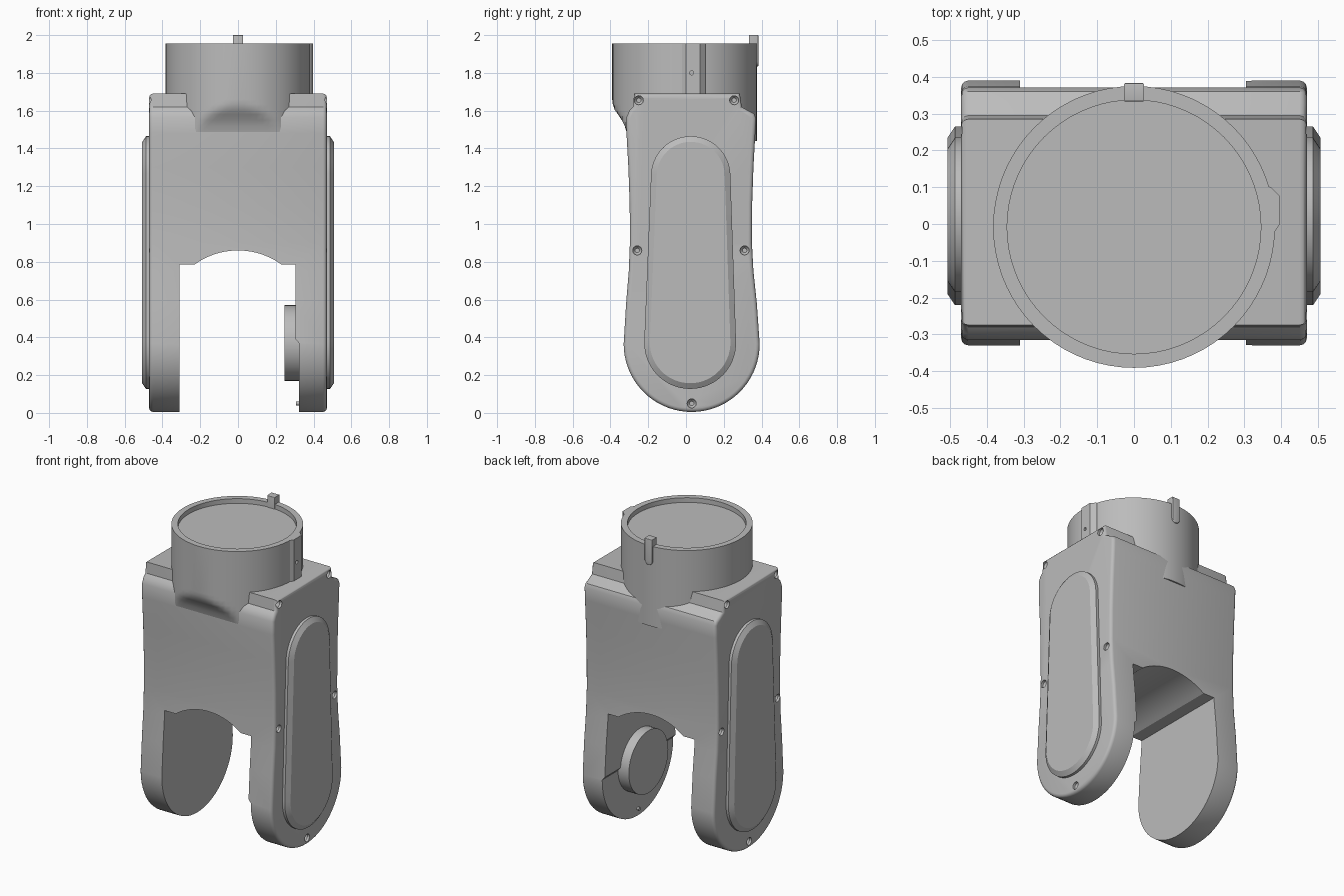
import bpy, bmesh, math
from mathutils import Vector

old = bpy.data.objects.get("Cube")
if old:
    bpy.data.objects.remove(old, do_unlink=True)

grey = bpy.data.materials.new("light grey")
grey.use_nodes = True
colour = (0.5, 0.5, 0.5, 1)
grey.diffuse_color = colour
grey.node_tree.nodes["Principled BSDF"].inputs["Base Color"].default_value = colour


def loft(name, rings, bevel=0):
    """Skin a stack of equal rings, cap both ends, optionally round the cap rims."""
    bm = bmesh.new()
    loops = [[bm.verts.new(p) for p in ring] for ring in rings]
    for a, b in zip(loops, loops[1:]):
        for i in range(len(a)):
            j = (i + 1) % len(a)
            bm.faces.new((a[i], a[j], b[j], b[i]))
    caps = [bm.faces.new(loops[0][::-1]), bm.faces.new(loops[-1])]
    bmesh.ops.recalc_face_normals(bm, faces=bm.faces)
    if bevel:
        rims = [e for f in caps for e in f.edges]
        bmesh.ops.bevel(bm, geom=rims, offset=bevel, segments=3, profile=0.5, affect='EDGES')
    mesh = bpy.data.meshes.new(name)
    bm.to_mesh(mesh)
    bm.free()
    mesh.materials.append(grey)
    ob = bpy.data.objects.new(name, mesh)
    bpy.context.collection.objects.link(ob)
    return ob


def activate(ob):
    bpy.ops.object.select_all(action='DESELECT')
    ob.select_set(True)
    bpy.context.view_layer.objects.active = ob


def smooth(ob):
    activate(ob)
    bpy.ops.object.shade_smooth_by_angle(angle=math.radians(32))


def cut(ob, cutter):
    activate(ob)
    mod = ob.modifiers.new("cut", 'BOOLEAN')
    mod.operation = 'DIFFERENCE'
    mod.solver = 'EXACT'
    mod.object = cutter
    bpy.ops.object.modifier_apply(modifier=mod.name)
    bpy.data.objects.remove(cutter, do_unlink=True)


def arc(cx, cy, r, start, end, n):
    angles = [math.radians(start + (end - start) * i / n) for i in range(n + 1)]
    return [(cx + r * math.cos(a), cy + r * math.sin(a)) for a in angles]


def along_x(outline, x):
    return [(x, y, z) for y, z in outline]


def along_y(outline, y):
    return [(x, y, z) for x, z in outline]


def along_z(outline, z):
    return [(x, y, z) for x, y in outline]


AXIS_Y, AXIS_Z = 0.03, 0.365

# Fork body: side profile swept across the width
front_edge = [(-0.275, 1.69), (-0.28, 1.62), (-0.3, 1.6), (-0.315, 1.565), (-0.315, 1.48),
              (-0.305, 1.3), (-0.298, 1.1), (-0.297, 0.9), (-0.303, 0.75), (-0.317, 0.58)]
back_edge = [(0.375, 0.58), (0.357, 0.75), (0.349, 0.9), (0.35, 1.1), (0.357, 1.3),
             (0.367, 1.48), (0.371, 1.56), (0.36, 1.585), (0.33, 1.6), (0.295, 1.62), (0.285, 1.69)]
profile = front_edge + arc(AXIS_Y, AXIS_Z, 0.36, 180, 360, 36) + back_edge
body = loft("fork_body", [along_x(profile, -0.47), along_x(profile, 0.47)], 0.02)

# Arched opening between the legs
opening = [(-0.31, -0.2), (-0.31, 0.785), (-0.235, 0.785)]
opening += arc(0, 0.468, 0.392, 126, 54, 20)
opening += [(0.235, 0.785), (0.305, 0.785), (0.305, 0.39), (0.322, 0.37), (0.322, -0.2)]
cut(body, loft("opening_cutter", [along_y(opening, -1), along_y(opening, 1)]))

# Countersunk screw holes on both sides
for side in (-1, 1):
    for y, z in [(-0.25, 1.655), (0.255, 1.655), (-0.258, 0.86), (0.31, 0.86), (AXIS_Y, 0.05)]:
        rings = [along_x(arc(y, z, r, 0, 337.5, 15), side * x)
                 for x, r in [(0.44, 0.012), (0.455, 0.024), (0.5, 0.024)]]
        cut(body, loft("screw_cutter", rings))
smooth(body)


# Raised tapered pads on the outer sides
def pad_outline(inset):
    return (arc(0.022, 0.37, 0.243 - inset, 177, 363, 28)
            + arc(0.025, 1.255, 0.21 - inset, 3, 177, 28))


for label, side in (("left", 1), ("right", -1)):
    rings = [along_x(pad_outline(inset), side * x)
             for x, inset in [(0.46, 0), (0.487, 0), (0.507, 0.03)]]
    smooth(loft(label + "_side_pad", rings))

# Round neck with a recessed top, its front blending down into the body
NECK_Y = -0.008
rings = []
for z, limit, r in [(1.44, -0.3, 0.383), (1.49, -0.316, 0.383), (1.52, -0.325, 0.383),
                    (1.55, -0.34, 0.383), (1.58, -0.36, 0.383), (1.605, -0.378, 0.383),
                    (1.635, -0.388, 0.383), (1.66, -0.4, 0.383), (1.955, -0.4, 0.383),
                    (1.955, -0.4, 0.345), (1.925, -0.4, 0.345)]:
    circle = arc(0, NECK_Y, r, 0, 355, 71)
    rings.append([(x, max(y, limit), z) for x, y in circle])
smooth(loft("neck", rings))

# Flat key on the neck's left side, with a small hole mark
key = [(0.35, -0.04), (0.383, -0.02), (0.397, 0.0), (0.397, 0.075), (0.373, 0.1), (0.34, 0.11)]
key_rib = loft("neck_key", [along_z(key, 1.62), along_z(key, 1.955)])
hole = arc(AXIS_Y, 1.8, 0.011, 0, 330, 11)
cut(key_rib, loft("key_hole_cutter", [along_x(hole, 0.38), along_x(hole, 0.42)]))

# Locating pin on the rear rim, rounded at its lower end
pin = [(0.027, 2.0), (-0.027, 2.0)] + arc(0, 1.86, 0.027, 180, 360, 10)
smooth(loft("locating_pin", [along_y(pin, 0.333), along_y(pin, 0.383)], 0.004))

# Pivot disc and small stop pin on the inner face of the left leg
for name, z, r, x in [("pivot_disc", 0.37, 0.2, 0.245), ("stop_pin", 0.05, 0.01, 0.308)]:
    disc = arc(AXIS_Y, z, r, 0, 352.5, 47)
    smooth(loft(name, [along_x(disc, x), along_x(disc, 0.34)]))
